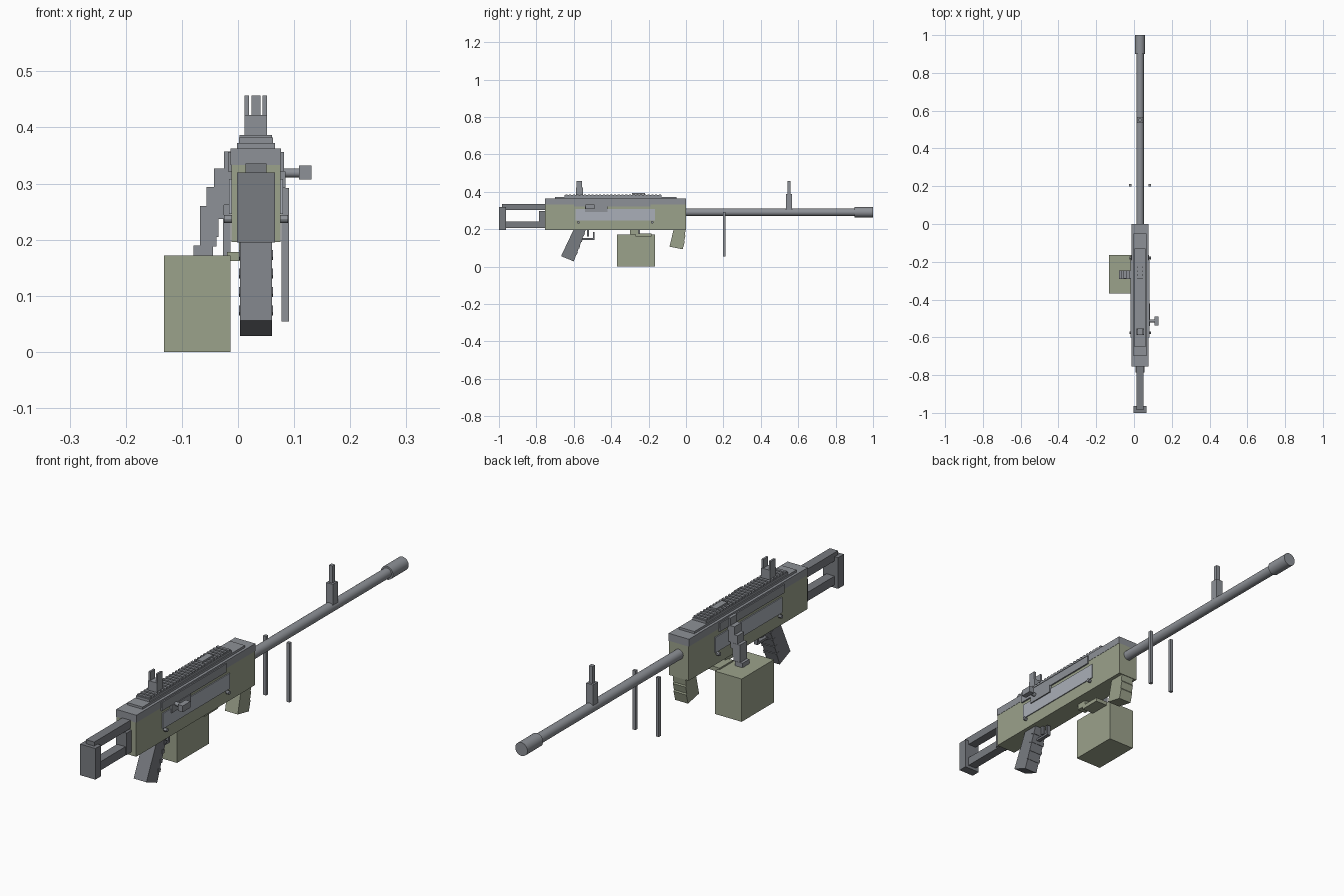
import bpy, bmesh, math
from mathutils import Matrix

if "Cube" in bpy.data.objects:
    bpy.data.objects.remove(bpy.data.objects["Cube"])

CX = 0.032  # centre line of the gun


def mat(name, rgb):
    m = bpy.data.materials.new(name)
    m.diffuse_color = (*rgb, 1)
    m.use_nodes = True
    m.node_tree.nodes["Principled BSDF"].inputs["Base Color"].default_value = m.diffuse_color
    return m


OLIVE = mat("olive", (0.33, 0.36, 0.26))
STEEL = mat("steel", (0.27, 0.285, 0.31))
DARK = mat("dark_steel", (0.19, 0.20, 0.22))
PLATE = mat("bright_plate", (0.40, 0.43, 0.48))


def finish(name, bm, m):
    bmesh.ops.recalc_face_normals(bm, faces=bm.faces)
    me = bpy.data.meshes.new(name)
    bm.to_mesh(me)
    bm.free()
    me.materials.append(m)
    o = bpy.data.objects.new(name, me)
    bpy.context.collection.objects.link(o)
    return o


def boxes(name, m, *spans):
    """One object made of boxes given as (x0, x1, y0, y1, z0, z1)."""
    bm = bmesh.new()
    for x0, x1, y0, y1, z0, z1 in spans:
        bmesh.ops.create_cube(bm, size=1, matrix=Matrix.Translation(
            ((x0 + x1) / 2, (y0 + y1) / 2, (z0 + z1) / 2))
            @ Matrix.Diagonal((x1 - x0, y1 - y0, z1 - z0, 1)))
    return finish(name, bm, m)


def mid(w, *yz):
    """Box span of width w on the centre line."""
    return (CX - w / 2, CX + w / 2, *yz)


def prism(name, m, w, profile):
    """Side profile (y, z) extruded across the centre line."""
    bm = bmesh.new()
    f = bm.faces.new([bm.verts.new((CX - w / 2, y, z)) for y, z in profile])
    r = bmesh.ops.extrude_face_region(bm, geom=[f])
    bmesh.ops.translate(bm, vec=(w, 0, 0),
                        verts=[v for v in r["geom"] if isinstance(v, bmesh.types.BMVert)])
    return finish(name, bm, m)


def rod(name, m, a, b, r, axis, n=24):
    """Cylinder from a to b along the x or y axis."""
    bm = bmesh.new()
    rot = Matrix.Rotation(math.pi / 2, 4, "Y" if axis == "x" else "X")
    c = [(p + q) / 2 for p, q in zip(a, b)]
    bmesh.ops.create_cone(bm, cap_ends=True, segments=n, radius1=r, radius2=r,
                          depth=math.dist(a, b), matrix=Matrix.Translation(c) @ rot)
    o = finish(name, bm, m)
    bpy.context.view_layer.objects.active = o
    o.select_set(True)
    bpy.ops.object.shade_smooth_by_angle()
    o.select_set(False)
    return o


# Receiver, top cover and stepped plates
boxes("receiver", OLIVE, mid(0.088, -0.755, 0, 0.196, 0.333))
boxes("top_cover", STEEL, mid(0.09, -0.755, 0, 0.333, 0.363))
boxes("cover_plate", STEEL, mid(0.068, -0.70, -0.05, 0.362, 0.372))
boxes("top_rail", STEEL, mid(0.060, -0.65, -0.13, 0.371, 0.382))
boxes("rail_teeth", STEEL, *[mid(0.058, y, y + 0.011, 0.381, 0.387)
                             for y in [-0.645 + 0.02 * i for i in range(26)]])
boxes("cover_latch", STEEL, mid(0.026, -0.29, -0.22, 0.385, 0.393))

# Side panels and rivets on both sides
for s, side in ((-1, "left"), (1, "right")):
    def outer(d, *yz):
        a, b = sorted((CX + s * 0.04, CX + s * d))
        return (a, b, *yz)
    boxes(side + "_upper_panel", STEEL, outer(0.05, -0.60, -0.19, 0.322, 0.356))
    boxes(side + "_side_plate", PLATE, outer(0.048, -0.59, -0.165, 0.246, 0.308))
    for y in (-0.575, -0.18):
        rod(side + "_rivet", STEEL, (CX + s * 0.04, y, 0.237),
            (CX + s * 0.057, y, 0.237), 0.007, "x", 12)
    # Bipod legs
    boxes(side + "_bipod_leg", STEEL, (CX + s * 0.052 - 0.0065, CX + s * 0.052 + 0.0065,
                                       0.198, 0.211, 0.054, 0.292))

# Charging handle on the right
boxes("handle_slide", STEEL, (0.07, 0.085, -0.54, -0.42, 0.292, 0.322))
rod("handle_rod", STEEL, (0.07, -0.513, 0.319), (0.112, -0.513, 0.319), 0.008, "x", 16)
boxes("handle_knob", STEEL, (0.109, 0.131, -0.538, -0.489, 0.307, 0.332))

# Barrel and muzzle
rod("barrel", STEEL, (CX, -0.02, 0.291), (CX, 0.91, 0.291), 0.02, "y")
rod("muzzle", STEEL, (CX, 0.9, 0.291), (CX, 1.0, 0.291), 0.027, "y")

# Sights
boxes("front_sight", STEEL, mid(0.03, 0.535, 0.567, 0.30, 0.388),
      mid(0.016, 0.543, 0.559, 0.388, 0.457))
boxes("rear_sight", STEEL, mid(0.04, -0.588, -0.552, 0.38, 0.422),
      (0.012, 0.020, -0.585, -0.555, 0.422, 0.457),
      (0.044, 0.052, -0.585, -0.555, 0.422, 0.457))

# Open frame stock
boxes("stock_upper_bar", DARK, mid(0.037, -0.985, -0.75, 0.303, 0.336))
boxes("stock_lower_bar", DARK, mid(0.037, -0.97, -0.75, 0.207, 0.242))
boxes("stock_mount", DARK, mid(0.048, -0.787, -0.75, 0.21, 0.298))
boxes("butt_plate", DARK, mid(0.068, -1.0, -0.963, 0.195, 0.32))

# Pistol grip with finger ridges, trigger and guard
prism("pistol_grip", DARK, 0.057,
      [(-0.60, 0.20), (-0.535, 0.20), (-0.60, 0.028), (-0.668, 0.056)])
for i in range(4):
    z = 0.065 + 0.033 * i
    y = -0.60 + (z - 0.028) * 0.378
    prism("grip_ridge", DARK, 0.061, [(y - 0.012, z + 0.005), (y + 0.003, z),
                                      (y + 0.008, z + 0.013), (y - 0.007, z + 0.018)])
boxes("trigger_guard", DARK, mid(0.016, -0.56, -0.488, 0.143, 0.152),
      mid(0.016, -0.497, -0.488, 0.15, 0.186))
boxes("trigger", DARK, mid(0.01, -0.53, -0.519, 0.16, 0.20))

# Fore grip with a slightly ridged front
prism("fore_grip", OLIVE, 0.057,
      [(-0.066, 0.20), (-0.002, 0.20), (-0.006, 0.17), (-0.003, 0.165), (-0.01, 0.137),
       (-0.007, 0.132), (-0.018, 0.093), (-0.088, 0.107)])

# Ammunition box with its bracket
boxes("ammo_box", OLIVE, (-0.132, -0.013, -0.369, -0.165, 0, 0.172))
boxes("box_bracket", OLIVE, (-0.02, 0.04, -0.27, -0.185, 0.162, 0.178),
      (0.002, 0.04, -0.30, -0.255, 0.172, 0.20))

# Feed belt stepping from the box up to the receiver
links = [(-0.079, -0.045, 0.168, 0.190), (-0.068, -0.038, 0.188, 0.225),
         (-0.068, -0.035, 0.205, 0.260), (-0.056, -0.025, 0.237, 0.294),
         (-0.043, -0.013, 0.262, 0.327), (-0.025, 0.0, 0.295, 0.357)]
boxes("feed_belt", STEEL, *[(a, b, -0.29 + 0.001 * (i % 2), -0.246 - 0.001 * (i % 2), c, d)
                            for i, (a, b, c, d) in enumerate(links)])
